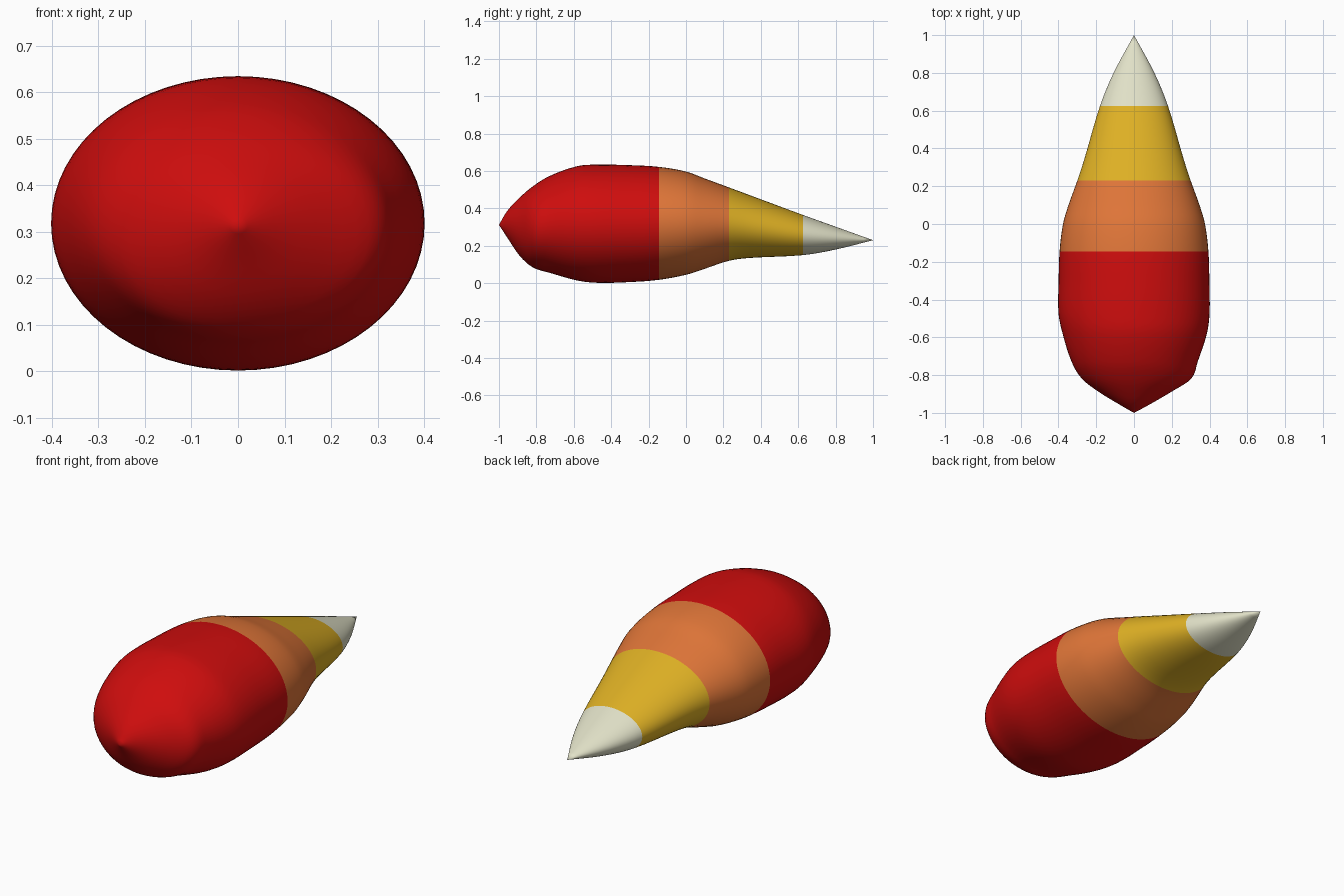
import bpy, bmesh, math

if "Cube" in bpy.data.objects:
    bpy.data.objects.remove(bpy.data.objects["Cube"])

# Stations along the body: y, top z, bottom z, left half-width, right half-width
STATIONS = [
    (-1.0, .312, .312, 0, 0),
    (-.957, .385, .246, .075, .080),
    (-.89, .457, .147, .185, .195),
    (-.82, .517, .085, .275, .302),
    (-.73, .573, .056, .330, .337),
    (-.58, .626, .014, .378, .386),
    (-.47, .634, .002, .400, .400),
    (-.30, .631, .006, .399, .399),
    (-.145, .622, .018, .394, .394),
    (0.0, .597, .045, .376, .376),
    (.10, .560, .077, .347, .347),
    (.23, .512, .120, .300, .300),
    (.34, .471, .135, .264, .264),
    (.625, .365, .150, .180, .180),
    (.80, .302, .180, .108, .108),
    (1.0, .230, .230, 0, 0),
]
SEG, STEPS = 64, 4


def smooth_stations(pts, steps):
    """Hermite interpolation of every column against y."""
    n = len(pts)

    def slope(i, c):
        a, b = pts[max(i - 1, 0)], pts[min(i + 1, n - 1)]
        return (b[c] - a[c]) / (b[0] - a[0])
    out = []
    for i in range(n - 1):
        h = pts[i + 1][0] - pts[i][0]
        for k in range(steps):
            t = k / steps
            row = [pts[i][0] + h * t]
            for c in range(1, 5):
                row.append((2*t**3 - 3*t**2 + 1) * pts[i][c]
                           + (t**3 - 2*t**2 + t) * h * slope(i, c)
                           + (3*t**2 - 2*t**3) * pts[i + 1][c]
                           + (t**3 - t**2) * h * slope(i + 1, c))
            out.append(row)
    out.append(list(pts[-1]))
    return out


def material(name, rgb):
    m = bpy.data.materials.new(name)
    m.diffuse_color = (*rgb, 1)
    m.use_nodes = True
    m.node_tree.nodes["Principled BSDF"].inputs["Base Color"].default_value = m.diffuse_color
    return m


# Loft elliptical rings between the two pointed ends
bm = bmesh.new()
rows = smooth_stations(STATIONS, STEPS)
rings = []
for y, top, bot, left, right in rows[1:-1]:
    mid, half = (top + bot) / 2, (top - bot) / 2
    ring = []
    for s in range(SEG):
        a = 2 * math.pi * s / SEG
        w = right if math.cos(a) > 0 else left
        ring.append(bm.verts.new((w * math.cos(a), y, mid + half * math.sin(a))))
    rings.append(ring)
tail = bm.verts.new((0, rows[0][0], rows[0][1]))
tip = bm.verts.new((0, rows[-1][0], rows[-1][1]))
for s in range(SEG):
    t = (s + 1) % SEG
    bm.faces.new((tail, rings[0][s], rings[0][t]))
    bm.faces.new((tip, rings[-1][t], rings[-1][s]))
    for a, b in zip(rings, rings[1:]):
        bm.faces.new((a[s], b[s], b[t], a[t]))
bmesh.ops.recalc_face_normals(bm, faces=bm.faces)

# Colour bands by position along the length
for f in bm.faces:
    y = f.calc_center_median().y
    f.material_index = sum(y > edge for edge in (-.145, .23, .625))
    f.smooth = True

mesh = bpy.data.meshes.new("candy_body")
bm.to_mesh(mesh)
bm.free()
for name, rgb in (("red", (.62, .004, .004)), ("orange", (.74, .18, .04)),
                  ("yellow", (.74, .44, .018)), ("cream", (.76, .76, .58))):
    mesh.materials.append(material(name, rgb))
bpy.context.collection.objects.link(bpy.data.objects.new("candy_body", mesh))
